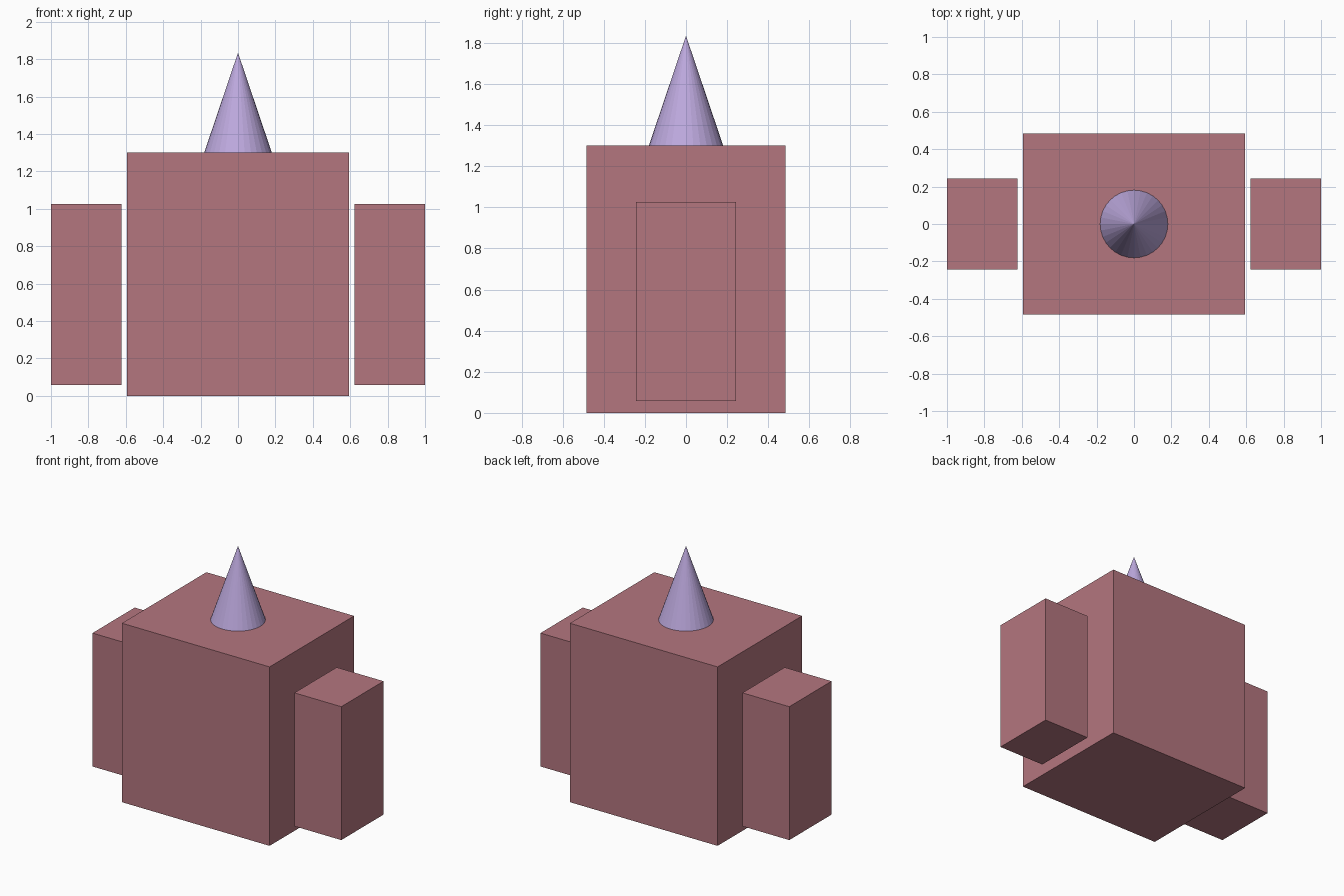
import bpy

if "Cube" in bpy.data.objects:
    bpy.data.objects.remove(bpy.data.objects["Cube"])


def srgb(r, g, b):
    def lin(c):
        c /= 255
        return c / 12.92 if c <= 0.04045 else ((c + 0.055) / 1.055) ** 2.4
    return (lin(r), lin(g), lin(b), 1)


def material(name, rgb):
    m = bpy.data.materials.new(name)
    m.diffuse_color = srgb(*rgb)
    m.use_nodes = True
    m.node_tree.nodes["Principled BSDF"].inputs["Base Color"].default_value = m.diffuse_color
    return m


rose = material("dusty_rose", (180, 118, 127))
lilac = material("lilac", (189, 169, 222))


def box(name, x, z0, z1, width, depth, mat):
    bpy.ops.mesh.primitive_cube_add(size=1, location=(x, 0, (z0 + z1) / 2))
    ob = bpy.context.object
    ob.name = name
    ob.scale = (width, depth, z1 - z0)
    bpy.ops.object.transform_apply(location=False, rotation=False, scale=True)
    ob.data.materials.append(mat)
    return ob


# Main block
box("body", 0, 0, 1.30, 1.187, 0.97, rose)

# Detached side blocks
for side, name in ((-1, "left_block"), (1, "right_block")):
    box(name, side * 0.8115, 0.058, 1.027, 0.377, 0.485, rose)

# Pointed top
bpy.ops.mesh.primitive_cone_add(vertices=32, radius1=0.181, radius2=0,
                                depth=0.535, location=(0, 0, 1.30 + 0.2675))
spike = bpy.context.object
spike.name = "top_cone"
spike.data.materials.append(lilac)
